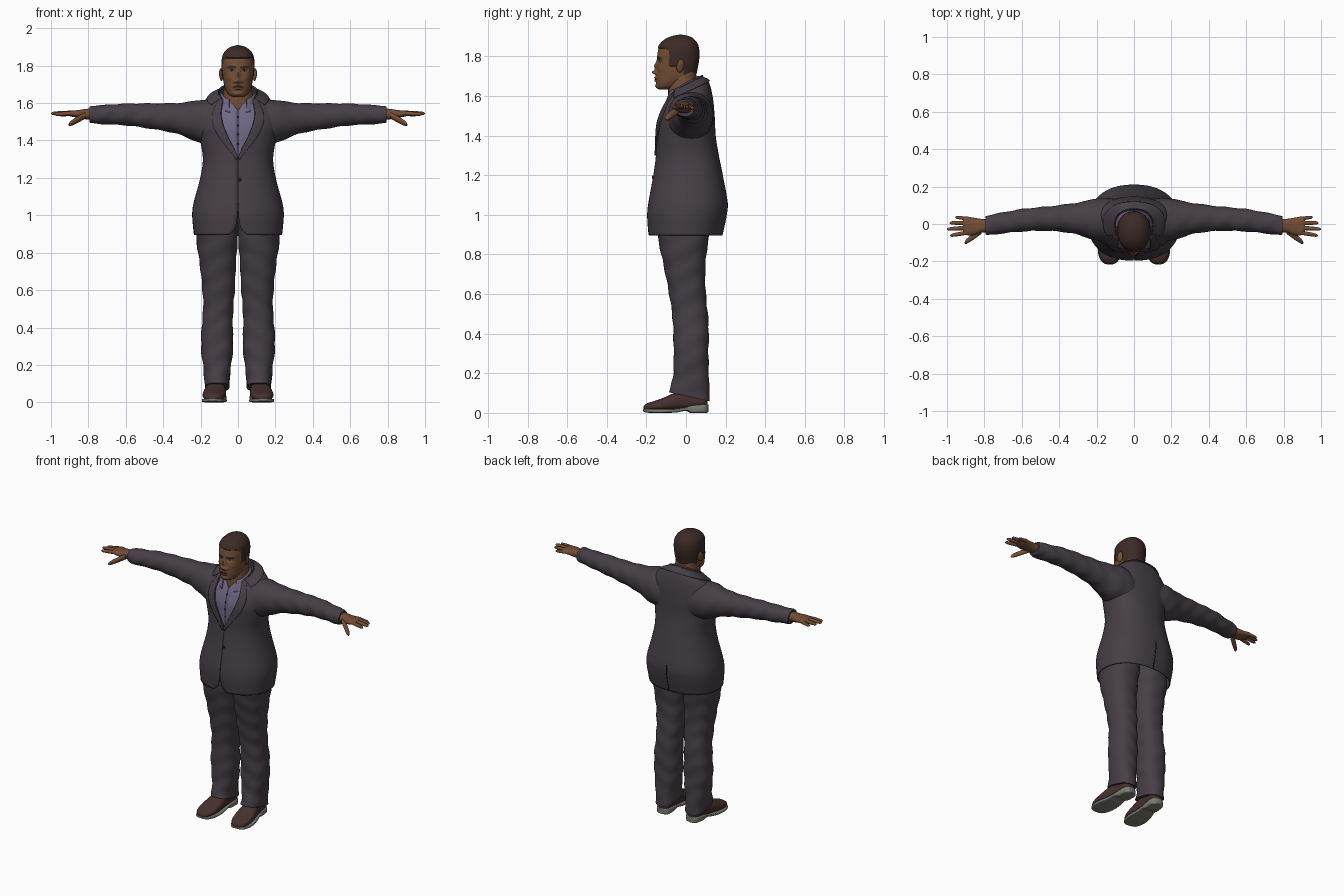
import bpy, bmesh, math
from mathutils import Matrix, Vector


def material(name, r, g, b):
    m = bpy.data.materials.new(name)
    m.diffuse_color = (r, g, b, 1)
    return m


SUIT = material("charcoal suit", .062, .05, .062)
SHIRT = material("lilac shirt", .16, .135, .23)
SKIN = material("brown skin", .17, .075, .036)
HAIR = material("dark hair", .045, .024, .02)
LIPS = material("lip", .13, .05, .035)
LEATHER = material("brown leather", .062, .03, .028)
SOLE = material("grey sole", .2, .2, .17)
EYE = material("eye white", .4, .36, .32)
DARK = material("black detail", .012, .01, .012)


def sample(tab, t):
    """Smooth interpolation of a table of rows (t, values...)."""
    t = min(max(t, tab[0][0]), tab[-1][0])
    i = 0
    while i < len(tab) - 2 and t > tab[i + 1][0]:
        i += 1

    def slope(k, c):
        a, b = tab[max(k - 1, 0)], tab[min(k + 1, len(tab) - 1)]
        return (b[c] - a[c]) / (b[0] - a[0])
    p, q = tab[i], tab[i + 1]
    h = q[0] - p[0]
    s = (t - p[0]) / h
    return [(2*s**3 - 3*s*s + 1) * p[c] + (s**3 - 2*s*s + s) * h * slope(i, c)
            + (3*s*s - 2*s**3) * q[c] + (s**3 - s*s) * h * slope(i + 1, c)
            for c in range(1, len(p))]


def spow(v, e):
    return math.copysign(abs(v) ** e, v)


def point(tab, t, a, axis='z', n=2.3, off=0, s=1):
    """Point at angle a (0 = front/bottom) of the cross-section at t; rows are (t, lo, hi, lo, hi, tilt)."""
    r = sample(tab, t)
    u = (r[0] + r[1]) / 2 + ((r[1] - r[0]) / 2 + off) * spow(math.sin(a), 2 / n)
    v = (r[2] + r[3]) / 2 - ((r[3] - r[2]) / 2 + off) * spow(math.cos(a), 2 / n)
    if axis == 'x':
        return Vector((s * t, u, v))
    if axis == 'y':
        return Vector((s * u, t, v))
    return Vector((s * u, v, t + (r[4] * v if len(r) > 4 else 0)))


def grid(name, rows, mat, closed=True, thick=0):
    bm = bmesh.new()
    vs = [[bm.verts.new(p) for p in row] for row in rows]
    m = len(vs[0])
    for a, b in zip(vs, vs[1:]):
        for j in range(m if closed else m - 1):
            k = (j + 1) % m
            bm.faces.new((a[j], a[k], b[k], b[j]))
    if closed:
        bm.faces.new(vs[0])
        bm.faces.new(vs[-1])
        bmesh.ops.recalc_face_normals(bm, faces=bm.faces)
    return finish(name, bm, mat, thick)


def finish(name, bm, mat, thick=0):
    me = bpy.data.meshes.new(name)
    bm.to_mesh(me)
    bm.free()
    me.materials.append(mat)
    ob = bpy.data.objects.new(name, me)
    bpy.context.collection.objects.link(ob)
    if thick:
        mod = ob.modifiers.new("thickness", 'SOLIDIFY')
        mod.thickness = thick
        mod.offset = -1
    return ob


def tube(name, tab, mat, axis='z', n=2.3, s=1, rings=40, seg=40, wob=0):
    t0, t1 = tab[0][0], tab[-1][0]
    rows = []
    for i in range(rings + 1):
        t = t0 + (t1 - t0) * i / rings
        rows.append([point(tab, t, 2 * math.pi * j / seg, axis, n,
                           wob * math.sin(t * 55 + 2 * math.sin(4 * math.pi * j / seg)), s)
                     for j in range(seg)])
    return grid(name, rows, mat)


def wrap(name, tab, z0, z1, gap, mat, off=0, thick=.006, rings=60, seg=80):
    """Open shell around the body; gap(z) is the start angle beside the front middle."""
    rows = []
    for i in range(rings + 1):
        z = z0 + (z1 - z0) * i / rings
        g = gap(z)
        rows.append([point(tab, z, g + (2 * math.pi - 2 * g) * j / seg, off=off) for j in range(seg + 1)])
    return grid(name, rows, mat, False, thick)


def ball(name, loc, scale, mat):
    bm = bmesh.new()
    bmesh.ops.create_uvsphere(bm, u_segments=20, v_segments=12, radius=1,
                              matrix=Matrix.Translation(loc) @ Matrix.Diagonal((*scale, 1)))
    return finish(name, bm, mat)


# Jacket: body sections and the half-width of the front opening
TORSO = [(.895, -.236, .236, -.19, .183, 0), (1.0, -.245, .245, -.196, .205, 0),
         (1.06, -.239, .239, -.19, .21, 0), (1.2, -.202, .202, -.165, .186, 0),
         (1.3, -.188, .188, -.152, .166, 0), (1.4, -.202, .202, -.15, .15, 0),
         (1.48, -.217, .217, -.147, .145, .1), (1.56, -.212, .212, -.128, .135, .25),
         (1.625, -.155, .155, -.105, .112, .45), (1.655, -.1, .1, -.088, .078, .5)]
OPEN = [(.895, .05), (.92, .02), (.97, .006), (1.02, .002), (1.31, .002), (1.35, .018),
        (1.42, .052), (1.5, .078), (1.58, .09), (1.655, .08)]


def angle_at(x, z):
    return math.asin(min(1, max(0, x) / sample(TORSO, z)[1]) ** 1.15)


wrap("jacket", TORSO, .895, 1.655, lambda z: angle_at(sample(OPEN, z)[0], z), SUIT)
wrap("shirt", TORSO, 1.22, 1.65, lambda z: angle_at(.035 * max(0, z - 1.6) / .05, z), SHIRT, off=-.011)
wrap("jacket_collar", TORSO, 1.622, 1.662, lambda z: 1.0, SUIT, off=.007, rings=8)
WIDTH = [(1.3, .012), (1.36, .034), (1.45, .05), (1.55, .048), (1.62, .03), (1.655, .018)]
for s, side in ((1, "left"), (-1, "right")):
    rows = []
    for i in range(31):
        z = 1.3 + .355 * i / 30
        w, lw = sample(OPEN, z)[0], sample(WIDTH, z)[0]
        row = [point(TORSO, z, angle_at(w + lw * k / 6, z), off=.007, s=s) for k in range(7)]
        rows.append(row if s > 0 else row[::-1])
    grid(side + "_lapel", rows, SUIT, False, .008)

# Shirt collar, buttons and back vent
COLLAR = [(1.612, -.106, .106, -.118, .075, .55), (1.667, -.086, .086, -.093, .064, .55)]
wrap("shirt_collar", COLLAR, 1.612, 1.667, lambda z: .38 + (z - 1.612) * 3, SHIRT, rings=6)
for k in range(4):
    ball("shirt_button", point(TORSO, 1.38 + .058 * k, 0, off=-.011), (.005, .003, .005), DARK)
ball("jacket_button", point(TORSO, 1.19, .03), (.009, .005, .009), DARK)
grid("jacket_vent", [[point(TORSO, .897 + .023 * i, math.pi + d, off=.001) for d in (-.006, .006)]
                     for i in range(9)], DARK, False, .002)

# Neck and head
tube("neck", [(1.5, -.095, .095, -.095, .08), (1.6, -.084, .084, -.09, .066),
              (1.66, -.077, .077, -.088, .055), (1.74, -.07, .07, -.07, .05)], SKIN)
HEAD = [(1.632, -.022, .022, -.135, -.07), (1.64, -.043, .043, -.147, -.045),
        (1.665, -.063, .063, -.15, 0), (1.7, -.075, .075, -.15, .043), (1.74, -.081, .081, -.147, .055),
        (1.78, -.084, .084, -.146, .062), (1.82, -.085, .085, -.143, .064), (1.86, -.077, .077, -.13, .056),
        (1.888, -.055, .055, -.1, .035), (1.902, -.03, .03, -.066, .008), (1.908, -.006, .006, -.034, -.022)]
head = tube("head", HEAD, SKIN, n=2.2, rings=100, seg=110)
# face bumps: x, z, x spread, z spread, forward push
BUMPS = [(0, 1.75, .01, .022, .014), (0, 1.719, .014, .011, .021), (.018, 1.714, .009, .008, .011),
         (0, 1.692, .024, .006, .011), (0, 1.677, .02, .006, .01), (0, 1.65, .022, .01, .006),
         (.034, 1.775, .016, .011, -.011), (.034, 1.795, .022, .007, .005), (.05, 1.735, .02, .016, .004)]


def is_hair(x, y, z):
    if y < -.1:
        return z > 1.84
    if y < -.035:
        return z > (1.835 if y < -.085 else 1.75)
    return z > (1.77 if y < -.012 else 1.695)


for v in head.data.vertices:
    x, y, z = v.co
    if is_hair(x, y, z):
        v.co += Vector((x, y + .04, (z - 1.78) * .3)) * .04
    elif y < -.06:
        for bx, bz, sx, sz, d in BUMPS:
            v.co.y -= d * math.exp(-((abs(x) - bx) / sx) ** 2 - ((z - bz) / sz) ** 2)
head.data.materials.append(HAIR)
head.data.materials.append(LIPS)
for f in head.data.polygons:
    x, y, z = f.center
    brow = y < -.1 and .014 < abs(x) < .056 and abs(z - 1.796 + abs(abs(x) - .035) * .2) < .0045
    lip = y < -.1 and (x / .03) ** 2 + ((z - 1.684) / .014) ** 2 < 1
    f.material_index = 1 if brow or is_hair(x, y, z) else 2 if lip else 0
ball("mouth_line", (0, -.1535, 1.6845), (.024, .005, .0015), DARK)

# Trousers, shoes, arms and hands, mirrored
LEG = [(.085, .044, .178, -.088, .122, -.22), (.13, .045, .18, -.075, .118, -.15), (.2, .036, .187, -.064, .115, 0),
       (.3, .026, .198, -.062, .113, 0), (.4, .028, .194, -.064, .115, 0), (.5, .026, .186, -.07, .11, 0),
       (.6, .017, .19, -.085, .1, 0), (.72, .012, .202, -.108, .097, 0), (.84, .004, .219, -.133, .108, 0),
       (.91, -.003, .225, -.145, .12, 0), (1.02, -.02, .215, -.14, .12, 0)]
SHOE = [(-.213, -.018, .018, .014, .035), (-.2, -.04, .04, .01, .047), (-.16, -.058, .058, .01, .06),
        (-.11, -.062, .062, .01, .078), (-.06, -.057, .057, .012, .1), (0, -.048, .048, .015, .115),
        (.08, -.044, .044, .025, .1), (.1, -.036, .036, .028, .085), (.108, -.018, .018, .03, .07)]
TREAD = [(-.217, -.018, .018, .008, .018), (-.203, -.042, .042, .002, .02), (-.16, -.062, .062, 0, .02),
         (-.11, -.066, .066, 0, .02), (-.05, -.058, .058, .002, .022), (0, -.049, .049, .01, .03),
         (.025, -.048, .048, 0, .038), (.08, -.047, .047, 0, .044), (.102, -.038, .038, 0, .044),
         (.112, -.018, .018, .004, .042)]
ARM = [(.1, -.1, .135, 1.36, 1.62), (.2, -.09, .137, 1.385, 1.617), (.26, -.07, .122, 1.41, 1.607),
       (.33, -.05, .11, 1.437, 1.6), (.45, -.037, .095, 1.46, 1.598), (.6, -.04, .08, 1.481, 1.597),
       (.7, -.05, .062, 1.486, 1.59), (.785, -.06, .045, 1.492, 1.585), (.795, -.056, .041, 1.496, 1.581)]
PALM = [(.78, -.045, .028, 1.512, 1.572), (.82, -.046, .028, 1.514, 1.568), (.86, -.06, .034, 1.522, 1.562),
        (.9, -.058, .04, 1.53, 1.56), (.915, -.045, .03, 1.538, 1.555)]
# fingers: start xyz, end xyz, radius
FINGERS = {"index": (.88, -.044, 1.546, .984, -.062, 1.54, .0115), "middle": (.88, -.019, 1.548, 1.0, -.028, 1.544, .012),
           "ring": (.88, .006, 1.547, .986, .006, 1.542, .0115), "little": (.88, .028, 1.543, .956, .036, 1.536, .01),
           "thumb": (.815, -.035, 1.535, .905, -.1, 1.485, .018)}
for s, side in ((1, "left"), (-1, "right")):
    tube(side + "_trouser_leg", LEG, SUIT, s=s, rings=70, wob=.002)
    for part, tab, mat, n in (("_shoe", SHOE, LEATHER, 2.5), ("_sole", TREAD, SOLE, 5)):
        ob = tube(side + part, tab, mat, 'y', n, s, seg=32)
        ob.location.x = .116 * s
        ob.rotation_euler.z = .09 * s
    tube(side + "_sleeve", ARM, SUIT, 'x', 2.1, s, rings=60, wob=.0018)
    tube(side + "_palm", PALM, SKIN, 'x', 2.4, s, rings=20, seg=28)
    for name, (x0, y0, z0, x1, y1, z1, r) in FINGERS.items():
        tab = []
        for k, q in ((0, 1), (.3, 1), (.6, .95), (.85, .8), (.95, .6), (1, .2)):
            x, y, z = x0 + (x1 - x0) * k, y0 + (y1 - y0) * k, z0 + (z1 - z0) * k
            tab.append((x, y - r * q, y + r * q, z - r * q, z + r * q))
        tube(side + "_" + name, tab, SKIN, 'x', 2, s, rings=18, seg=14)
    # ears and eyes
    ear = ball(side + "_ear", (0, 0, 0), (.009, .02, .034), SKIN)
    ear.location = (.09 * s, -.028, 1.752)
    ear.rotation_euler = (-.15, .12 * s, .35 * s)
    ball(side + "_eye", (.034 * s, -.1235, 1.775), (.014, .011, .006), EYE)
    ball(side + "_iris", (.033 * s, -.131, 1.775), (.0055, .005, .0055), DARK)

# Smooth shading
bpy.ops.object.select_all(action='SELECT')
bpy.context.view_layer.objects.active = head
bpy.ops.object.shade_smooth_by_angle(angle=math.radians(45))
